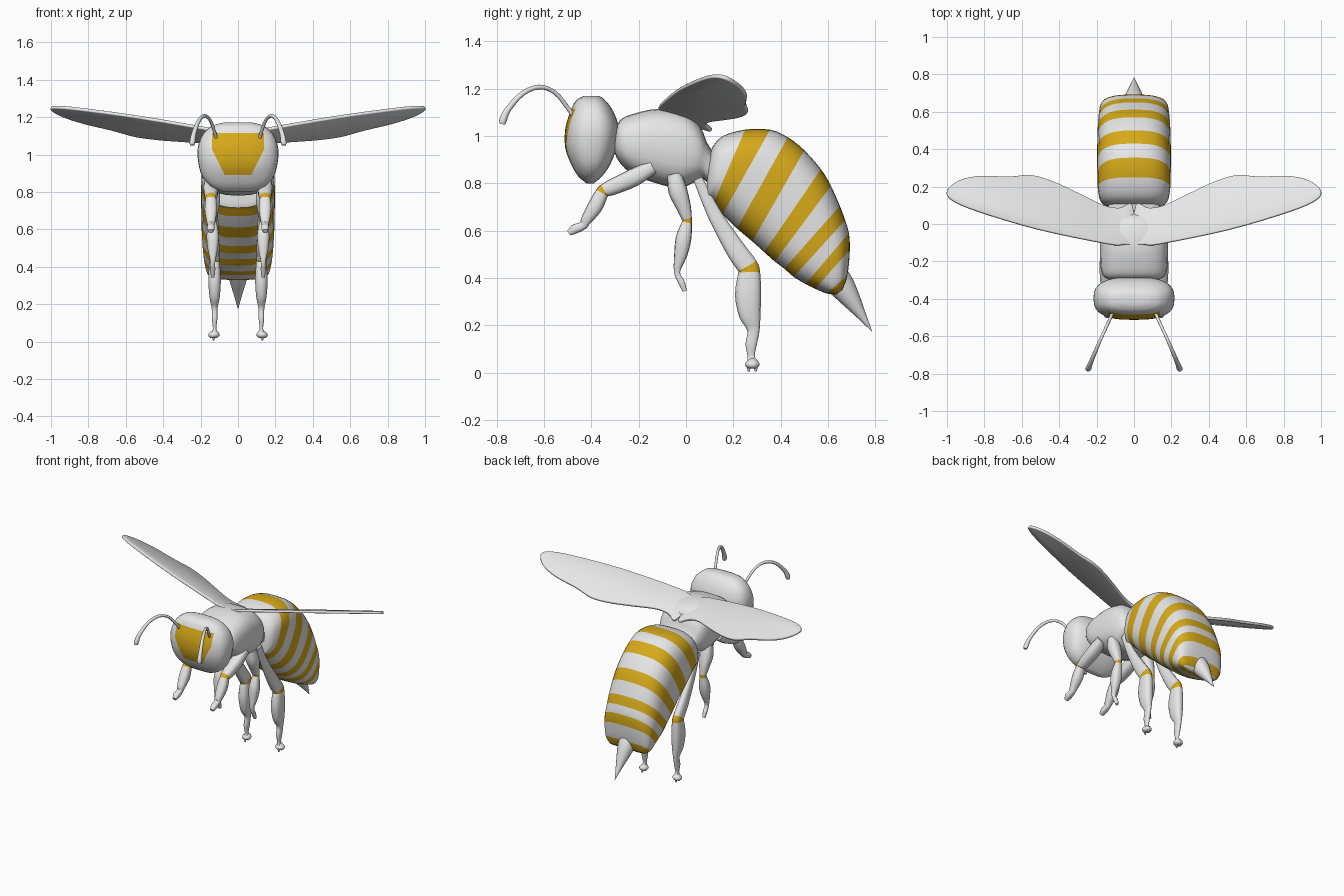
import bpy
import bmesh
from math import cos, sin, pi, copysign, hypot
from mathutils import Vector

if "Cube" in bpy.data.objects:
    bpy.data.objects.remove(bpy.data.objects["Cube"])


def material(name, colour):
    mat = bpy.data.materials.new(name)
    mat.use_nodes = True
    mat.diffuse_color = colour
    mat.node_tree.nodes["Principled BSDF"].inputs["Base Color"].default_value = colour
    return mat


WHITE = material("pale grey", (.8, .8, .8, 1))
GOLD = material("golden yellow", (.68, .40, .01, 1))
SIDES = (("left", 1), ("right", -1))


def finish(name, bm, angle=.9):
    """Turn a bmesh into a smooth shaded object with both colours."""
    bmesh.ops.recalc_face_normals(bm, faces=bm.faces)
    mesh = bpy.data.meshes.new(name)
    bm.to_mesh(mesh)
    bm.free()
    mesh.materials.append(WHITE)
    mesh.materials.append(GOLD)
    obj = bpy.data.objects.new(name, mesh)
    bpy.context.collection.objects.link(obj)
    bpy.ops.object.select_all(action="DESELECT")
    obj.select_set(True)
    bpy.context.view_layer.objects.active = obj
    bpy.ops.object.shade_smooth_by_angle(angle=angle)
    return obj


def smooth_path(points, steps, closed=False):
    """Catmull-Rom interpolation of tuples of any length."""
    pts = [Vector(p) for p in points]
    n = len(pts)
    pick = (lambda i: pts[i % n]) if closed else (lambda i: pts[max(0, min(n - 1, i))])
    out = []
    for i in range(n if closed else n - 1):
        a, b, c, d = (pick(i + k) for k in (-1, 0, 1, 2))
        for s in range(steps):
            t = s / steps
            out.append(b + (c - a) * (t / 2) + (a * 2 - b * 5 + c * 4 - d) * (t * t / 2)
                       + (b * 3 - a - c * 3 + d) * (t ** 3 / 2))
    return out if closed else out + [pts[-1]]


def loft(rings, sides=24, power=2.0, steps=3, bands=()):
    """Skin rings (y1, z1, y2, z2, half width, centre x); bands are gold."""
    bm = bmesh.new()
    loops = []
    soft = lambda v: copysign(abs(v) ** (2 / power), v)
    for y1, z1, y2, z2, w, cx in smooth_path(rings, steps):
        loop = []
        for k in range(sides):
            c, s = soft(cos(2 * pi * k / sides)), soft(sin(2 * pi * k / sides))
            loop.append(bm.verts.new((cx + w * s, (y1 + y2) / 2 + c * (y1 - y2) / 2,
                                      (z1 + z2) / 2 + c * (z1 - z2) / 2)))
        loops.append(loop)
    for i, (a, b) in enumerate(zip(loops, loops[1:])):
        for k in range(sides):
            j = (k + 1) % sides
            face = bm.faces.new((a[k], a[j], b[j], b[k]))
            face.material_index = int(i // steps in bands)
    bm.faces.new(loops[0])
    bm.faces.new(loops[-1])
    return bm


def tube(path, widen=1.0, **options):
    """Loft round rings along a path of (x, y, z, radius)."""
    rings = []
    for i, (x, y, z, r) in enumerate(path):
        a, b = path[max(0, i - 1)], path[min(len(path) - 1, i + 1)]
        dy, dz = b[1] - a[1], b[2] - a[2]
        length = hypot(dy, dz)
        ny, nz = -dz / length * r, dy / length * r
        rings.append((y + ny, z + nz, y - ny, z - nz, r * widen, x))
    return loft(rings, **options)


def centred(rings):
    return [r + (0,) for r in rings]


# Head, with the gold face patch cut into its front
head = loft(centred([
    (-.43, 1.17, -.37, 1.17, .08),
    (-.465, 1.15, -.345, 1.155, .14),
    (-.49, 1.1, -.31, 1.11, .19),
    (-.51, 1.03, -.285, 1.04, .215),
    (-.51, .95, -.29, .96, .212),
    (-.485, .88, -.32, .88, .19),
    (-.455, .83, -.355, .83, .145),
    (-.42, .80, -.39, .80, .08)]), sides=32, power=2.7)
for point, normal in (((.14, 0, 0), (1, 0, 0)), ((-.14, 0, 0), (1, 0, 0)),
                      ((0, 0, 1.115), (0, 0, 1)), ((0, 0, .89), (0, 0, 1)),
                      ((.07, 0, .89), (1, 0, -.5)), ((-.07, 0, .89), (1, 0, .5))):
    bmesh.ops.bisect_plane(head, geom=head.verts[:] + head.edges[:] + head.faces[:],
                           plane_co=point, plane_no=normal, dist=.0001)
for f in head.faces:
    p = f.calc_center_median()
    inside = abs(p.x) < min(.14, .07 + (p.z - .89) / 2)
    f.material_index = int(inside and .89 < p.z < 1.115 and p.y < -.4)
finish("head", head)

# Neck and thorax
finish("neck", tube([(0, -.34, 1, .05), (0, -.29, .99, .04), (0, -.22, .98, .07)], widen=1.6))
finish("thorax", loft(centred([
    (-.295, 1.03, -.305, .94, .12),
    (-.28, 1.065, -.285, .895, .16),
    (-.235, 1.09, -.235, .845, .178),
    (-.12, 1.115, -.14, .805, .182),
    (0, 1.095, -.03, .78, .178),
    (.06, 1.04, .035, .805, .165),
    (.09, .97, .07, .82, .145),
    (.13, .91, .10, .79, .13)]), power=2.8))

# Abdomen: every second section is a gold stripe
finish("abdomen", loft(centred([
    (.095, .90, .085, .74, .12),
    (.11, .95, .09, .715, .155),
    (.155, 1, .10, .72, .18),
    (.25, 1.027, .115, .715, .193),
    (.355, 1.027, .155, .67, .196),
    (.43, .995, .215, .61, .197),
    (.50, .94, .28, .555, .197),
    (.57, .86, .33, .51, .196),
    (.612, .79, .375, .47, .195),
    (.65, .705, .415, .44, .193),
    (.672, .645, .455, .405, .19),
    (.688, .59, .505, .375, .186),
    (.692, .52, .545, .355, .18),
    (.682, .41, .595, .335, .165),
    (.66, .35, .635, .33, .13)]), sides=32, power=2.8, bands=(3, 5, 7, 9, 11, 13)))

# Stinger
finish("stinger", tube([(0, .62, .42, .06), (0, .655, .37, .056), (0, .69, .32, .044),
                        (0, .74, .245, .021), (0, .785, .175, .001)], sides=16))

# Wings: flat outline on a tilted plane, given thickness
OUTLINE = [(0, -.09), (.06, -.11), (.14, -.107), (.51, -.03), (.83, .065), (.97, .125),
           (1, .175), (.94, .23), (.83, .255), (.67, .252), (.55, .26), (.43, .225),
           (.3, .165), (.165, .10), (.08, .085), (.01, .1)]
for side, s in SIDES:
    wing = bmesh.new()
    wing.faces.new([wing.verts.new((s * x, y, 1.06 + .248 * x - .37 * y))
                    for x, y in smooth_path(OUTLINE, 4, closed=True)])
    obj = finish(side + "_wing", wing, .6)
    solid = obj.modifiers.new("thickness", "SOLIDIFY")
    solid.thickness = .018
    solid.offset = 0
    bevel = obj.modifiers.new("soft rim", "BEVEL")
    bevel.width = .005
    bevel.segments = 2

# Antennae and legs, built once per side
ANTENNA = [(.11, -.46, 1.06, .009), (.125, -.5, 1.12, .009), (.15, -.555, 1.185, .009),
           (.18, -.62, 1.207, .01), (.21, -.69, 1.18, .011), (.235, -.75, 1.115, .013),
           (.243, -.772, 1.07, .016), (.245, -.776, 1.05, .012)]

# Each leg: centre x, sideways widening, knee section, then (y, z, radius)
LEGS = {
    "front": (.145, 1.05, 3, [
        (-.14, .87, .03), (-.22, .825, .038), (-.31, .785, .034), (-.345, .77, .028),
        (-.355, .76, .028), (-.385, .70, .032), (-.425, .64, .022), (-.435, .622, .018),
        (-.47, .607, .02), (-.495, .59, .012)]),
    "middle": (.135, 1.0, 3, [
        (-.05, .84, .03), (-.035, .77, .04), (-.01, .70, .031), (.004, .65, .021),
        (.004, .635, .021), (-.01, .57, .033), (-.022, .50, .028), (-.038, .425, .013),
        (-.02, .385, .014), (-.005, .345, .009)]),
    "hind": (.125, .62, 3, [
        (.05, .82, .02), (.12, .67, .03), (.21, .52, .042), (.26, .45, .044),
        (.267, .425, .046), (.262, .33, .055), (.27, .24, .045), (.285, .18, .026),
        (.275, .12, .024), (.275, .07, .015), (.28, .045, .026)]),
}
for side, s in SIDES:
    finish(side + "_antenna", tube([(s * x, y, z, r) for x, y, z, r in ANTENNA], sides=10))
    for name, (x, widen, knee, path) in LEGS.items():
        leg = tube([(s * x, y, z, r) for y, z, r in path], widen=widen,
                   sides=14, power=2.6, bands=(knee,))
        finish(side + "_" + name + "_leg", leg)
    # Hind foot: a round pad and two small claws
    finish(side + "_hind_foot", tube([
        (s * .125, .279, .06, .012), (s * .128, .28, .04, .03),
        (s * .13, .28, .025, .026), (s * .13, .28, .018, .014)], sides=12))
    for tag, y in (("front", .265), ("back", .295)):
        finish(side + "_" + tag + "_claw", tube([
            (s * .13, y, .04, .012), (s * .13, y, .005, .004)], sides=8, steps=1))
